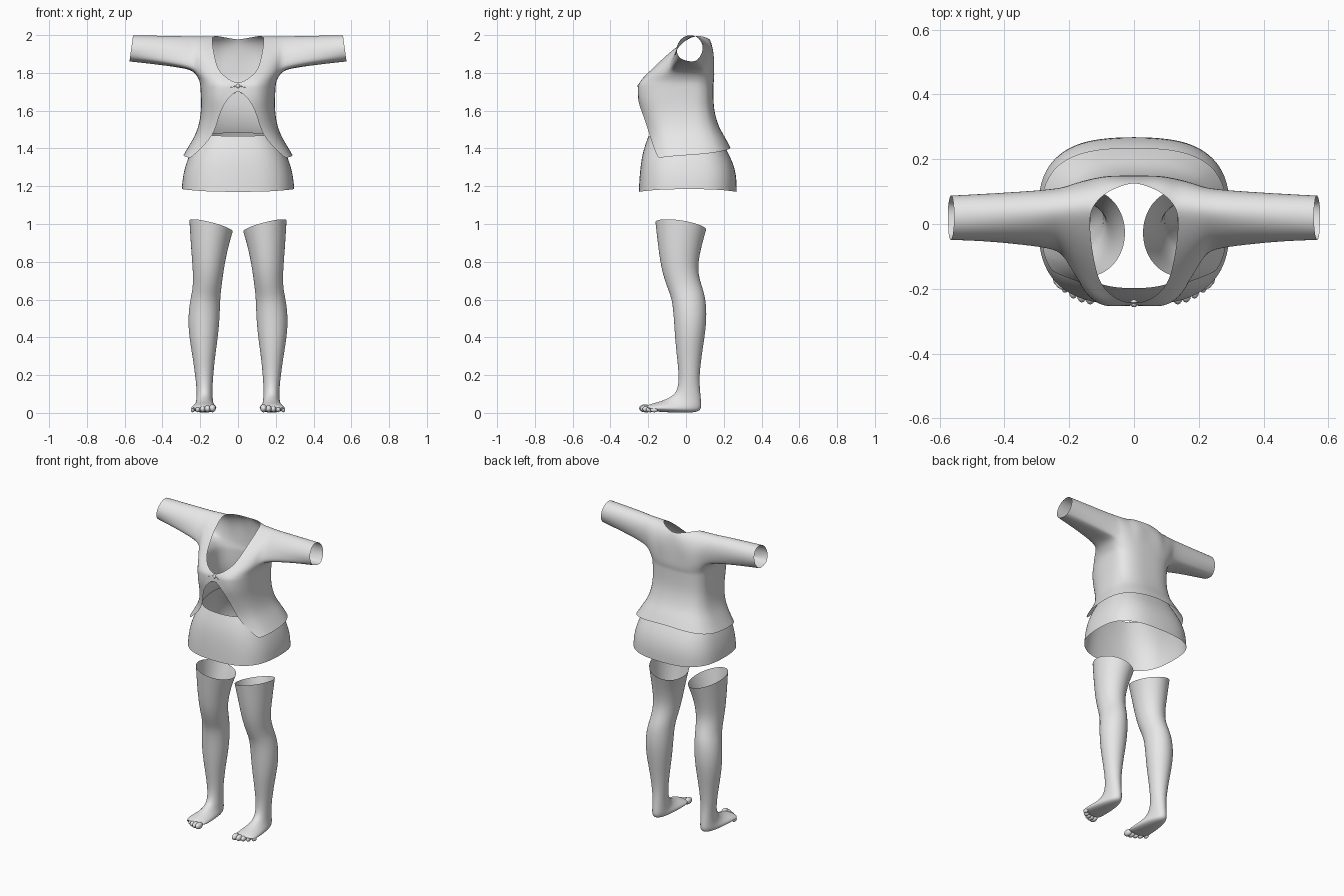
import bpy
import bmesh
import math
from mathutils import Matrix, Vector

if "Cube" in bpy.data.objects:
    bpy.data.objects.remove(bpy.data.objects["Cube"], do_unlink=True)

CM = 0.01
SQUARE = 0.72   # roundness exponent of the body sections

# One plain pale grey for everything
grey = bpy.data.materials.new("pale_grey")
grey.use_nodes = True
tone = (0.8, 0.8, 0.8, 1)
grey.diffuse_color = tone
grey.node_tree.nodes["Principled BSDF"].inputs["Base Color"].default_value = tone


def lerp(a, b, t):
    return a + (b - a) * t


def finish(name, bm, levels=2, mirror=True):
    """Turn a bmesh into a smooth, optionally mirrored object."""
    bmesh.ops.recalc_face_normals(bm, faces=bm.faces)
    for face in bm.faces:
        face.smooth = True
    mesh = bpy.data.meshes.new(name)
    bm.to_mesh(mesh)
    bm.free()
    mesh.materials.append(grey)
    obj = bpy.data.objects.new(name, mesh)
    bpy.context.collection.objects.link(obj)
    if mirror:
        obj.modifiers.new("Mirror", "MIRROR").merge_threshold = 0.0005
    if levels:
        sub = obj.modifiers.new("Subdivision", "SUBSURF")
        sub.levels = sub.render_levels = levels
    return obj


def loft(bm, rings, closed=True):
    """Skin a list of vertex rings with quads."""
    count = len(rings[0])
    for low, high in zip(rings, rings[1:]):
        for j in range(count if closed else count - 1):
            k = (j + 1) % count
            bm.faces.new((low[j], low[k], high[k], high[j]))


def power(value):
    return math.copysign(abs(value) ** SQUARE, value)


def section(phi, z, width, front, back, rise, dip=0):
    """Point on a squarish body section; phi runs from front to back."""
    middle = 0.02
    depth = middle - front if math.cos(phi) > 0 else back - middle
    x = width * power(math.sin(phi))
    y = middle - depth * power(math.cos(phi))
    if math.cos(phi) > 0:
        y += dip * math.exp(-(x / 0.06) ** 2)
    return Vector((x, y, z + rise * phi / math.pi))


# Jacket: half of the body, from hem to armpit
# height, half width, front, back, opening edge, rise of the hem to the back
BODY = [
    (132.5, 29, -23, 23.5, 25, 8),
    (140, 25, -21.5, 20.5, 18, 6.5),
    (148, 21.5, -21.5, 17.5, 12.2, 3),
    (158, 19.7, -24.5, 15, 10, 1),
    (166, 19.7, -27.3, 14.5, 6, 0),
    (172, 20, -27.3, 14.5, 0, 0),
    (174, 20.2, -27, 14.5, 0, 0),
    (176.5, 20.7, -25.3, 15, 5, 0),
    (181, 23.5, -20, 15, 10.5, 0),
]
A, B, NECK, END = 4, 8, 12, 15   # armhole front, armhole back, neck, back centre
bm = bmesh.new()
grid = {}
for i, row in enumerate(BODY):
    z, width, front, back, edge, rise = (v * CM for v in row)
    start = math.asin((edge / width) ** (1 / SQUARE))
    fore = max(math.radians(66), start + 0.3)
    aft = math.radians(125)
    dip = 0.025 if z > 1.55 else 0
    for j in range(END + 1):
        if j <= A:
            phi = lerp(start, fore, j / A)
        elif j <= B:
            phi = lerp(fore, aft, (j - A) / (B - A))
        else:
            phi = lerp(aft, math.pi, (j - B) / (END - B))
        point = section(phi, z, width, front, back, rise, dip)
        if j == END or (j == 0 and edge == 0):
            point.x = 0
        grid[i, j] = bm.verts.new(point)

# Chest and back panels curve up to a shared shoulder line
ARMPIT, STEPS = len(BODY) - 1, 4
TOP = ARMPIT + STEPS
neck, tip = Vector((0.135, 0.05, 2.0)), Vector((0.24, 0.04, 2.0))
for j in list(range(B, END + 1)) + list(range(A + 1)):
    g = max(0, (j - NECK) / (END - NECK))
    if j <= A:
        shoulder = neck.lerp(tip, j / A)
        pull = Vector((0.01, -0.1, -0.045))
    elif j <= NECK:
        shoulder = neck.lerp(tip, (NECK - j) / A)
        pull = Vector((0, 0.1, -0.02))
    else:
        shoulder = Vector((neck.x * (1 - g), neck.y + 0.08 * math.sqrt(g), 2 - 0.025 * g))
        pull = Vector((0, lerp(0.09, 0.015, g), -0.03))
    base = grid[ARMPIT, j].co
    for s in range(1, STEPS + 1):
        t = s / STEPS
        if j <= A and s == STEPS:
            grid[TOP, j] = grid[TOP, NECK - j]
        else:
            point = base.lerp(shoulder + pull, t).lerp((shoulder + pull).lerp(shoulder, t), t)
            grid[ARMPIT + s, j] = bm.verts.new(point)
for i in range(TOP):
    for j in range(END):
        keys = [(i, j), (i, j + 1), (i + 1, j + 1), (i + 1, j)]
        if all(key in grid for key in keys):
            bm.faces.new([grid[key] for key in keys])

# Sleeve grows out of the armhole loop
hole = [grid[i, A] for i in range(ARMPIT, TOP + 1)]
hole += [grid[i, B] for i in range(TOP - 1, ARMPIT - 1, -1)]
hole += [grid[ARMPIT, j] for j in range(B - 1, A, -1)]
rings = [hole]
for s in (0.15, 0.35, 0.65, 1):
    ring = []
    for vert in hole:
        angle = math.atan2(vert.co.z - 1.91, vert.co.y - 0.03)
        cuff = Vector((0.565 - 0.01 * math.sin(angle),
                       0.02 + 0.073 * math.cos(angle), 1.93 + 0.073 * math.sin(angle)))
        point = vert.co.lerp(cuff, s ** 0.7)
        point.x = lerp(vert.co.x, cuff.x, s)
        ring.append(bm.verts.new(point))
    rings.append(ring)
loft(bm, rings)
finish("jacket", bm)

# Knot and two short tails that close the jacket
bm = bmesh.new()
bmesh.ops.create_uvsphere(bm, u_segments=12, v_segments=8, radius=0.012,
                          matrix=Matrix.Translation((0, -0.245, 1.73)))
for x, drop, turn in ((0.014, 0.02, 0.35), (0.02, 0.002, 1.3)):
    place = Matrix.Translation((x, -0.248, 1.73 - drop)) @ Matrix.Rotation(-turn, 4, "Y")
    bmesh.ops.create_cone(bm, cap_ends=True, segments=8, radius1=0.005, radius2=0.003,
                          depth=0.04, matrix=place)
finish("jacket_tie", bm, 0)

# Skirt: height, half width, front, back, rise to the back
SKIRT = [
    (117, 30, -25.2, 27, 0),
    (125, 29.5, -24.8, 27, 0),
    (133, 27.5, -24, 25, 0),
    (140, 24.2, -22.5, 20.5, 1),
    (146.5, 20.3, -20, 16.5, 2),
]
bm = bmesh.new()
rings = []
for row in SKIRT:
    z, width, front, back, rise = (v * CM for v in row)
    arch = 0.015 if z < 1.2 else 0
    half = []
    for j in range(13):
        phi = math.pi * j / 12
        point = section(phi, z + arch * math.sin(phi) ** 2, width, front, back, rise)
        if j in (0, 12):
            point.x = 0
        half.append(bm.verts.new(point))
    rings.append(half)
loft(bm, rings, closed=False)
finish("skirt", bm)

# Leg and foot: front height, back height, front, back, inner side, outer side
LEG = [
    (101, 97, -16.5, 11, 2.5, 26),
    (86, 86, -14.8, 7.8, 5.5, 25),
    (75, 75, -13, 6, 7.5, 24),
    (66, 66, -10, 9, 8.7, 24),
    (60, 60, -7.5, 10.7, 9.3, 25.5),
    (50, 50, -6.6, 11.2, 9.5, 26.7),
    (40, 40, -6, 10, 10.5, 26),
    (30, 30, -5, 8.4, 12, 24.2),
    (20, 20, -3.8, 7.2, 13, 22.8),
    (13, 13, -4.3, 7.4, 13.5, 22),
    (9.5, 6, -6.5, 8.2, 13.3, 22),
    (8, 1.5, -9.5, 8.5, 13, 22.5),
    (6.5, 0, -12.5, 5, 12, 23.5),
    (5.5, 0, -16, -5, 11.3, 24.7),
    (4.5, 0.5, -19.5, -14, 11.3, 25),
    (3.5, 1, -21.5, -19, 12, 24.5),
]
bm = bmesh.new()
rings = []
for index, row in enumerate(LEG):
    zf, zb, yf, yb, inner, outer = (v * CM for v in row)
    slant = 0.03 if index == 0 else 0
    ring = []
    for j in range(16):
        angle = math.tau * j / 16
        side, t = math.cos(angle), (1 + math.sin(angle)) / 2
        ring.append(bm.verts.new(((inner + outer) / 2 + side * (outer - inner) / 2,
                                  lerp(yf, yb, t), lerp(zf, zb, t) + slant * side)))
    rings.append(ring)
loft(bm, rings)
bm.faces.new(rings[-1])
finish("legs", bm)

# Toes, from the big one inside to the little one outside
bm = bmesh.new()
for i in range(5):
    size = 0.021 - 0.002 * i
    place = Matrix.Translation((0.135 + 0.026 * i, -0.217 + 0.003 * i * i, size + 0.003))
    bmesh.ops.create_uvsphere(bm, u_segments=14, v_segments=10, radius=size,
                              matrix=place @ Matrix.Diagonal((0.85, 1.5, 1, 1)))
finish("toes", bm, 0)
